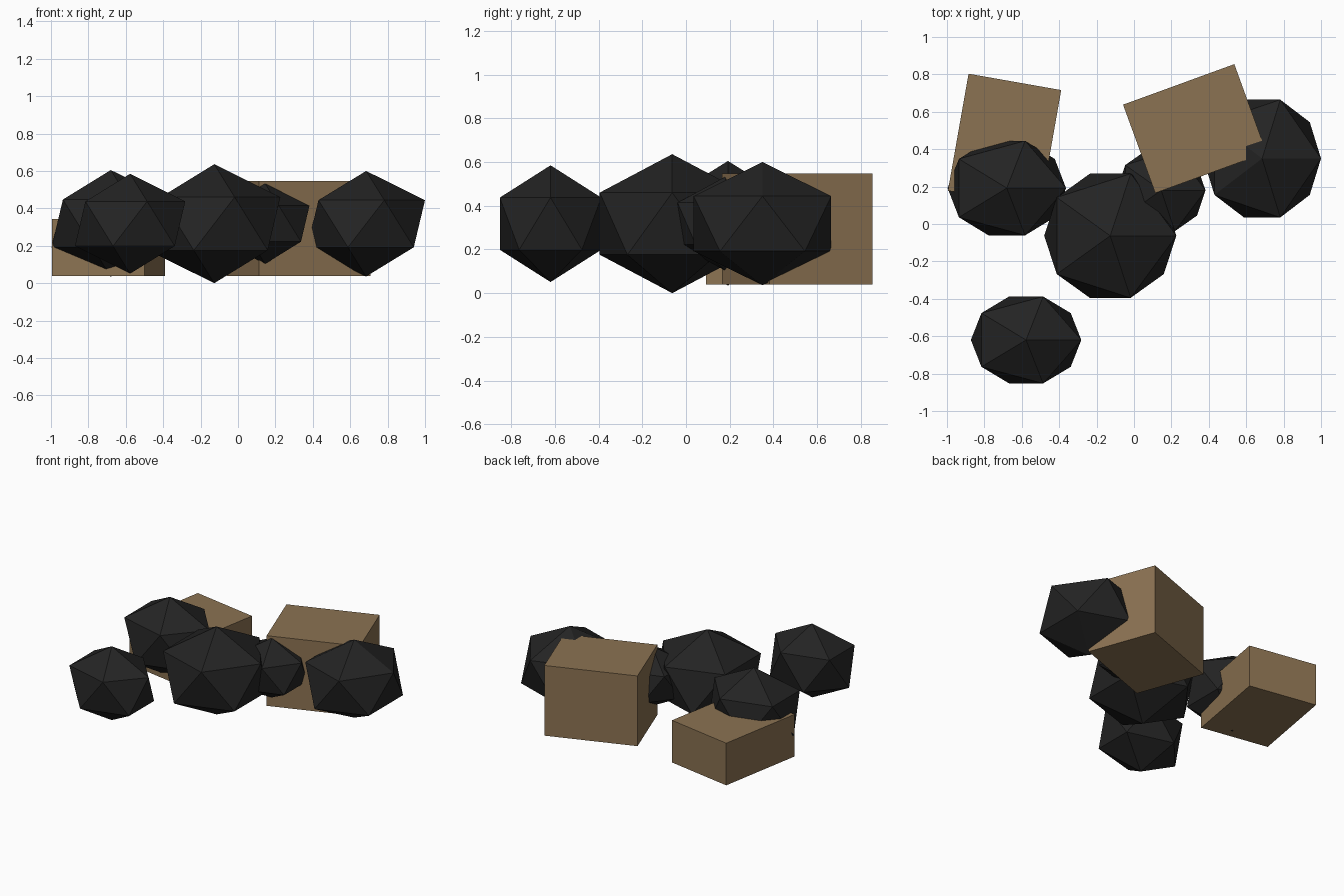
import bpy
import math

if "Cube" in bpy.data.objects:
    bpy.data.objects.remove(bpy.data.objects["Cube"])


def material(name, rgb):
    m = bpy.data.materials.new(name)
    m.diffuse_color = (*rgb, 1)
    m.use_nodes = True
    m.node_tree.nodes["Principled BSDF"].inputs["Base Color"].default_value = m.diffuse_color
    return m


black = material("black_plastic", (0.017, 0.017, 0.017))
card = material("brown_cardboard", (0.26, 0.17, 0.085))


def finish(name, mat, scale):
    ob = bpy.context.object
    ob.name = name
    ob.scale = scale
    ob.data.materials.append(mat)


def bag(name, centre, radii):
    bpy.ops.mesh.primitive_ico_sphere_add(subdivisions=1, radius=1, location=centre)
    finish(name, black, radii)


def box(name, centre, size, angle):
    bpy.ops.mesh.primitive_cube_add(size=1, location=centre,
                                    rotation=(0, 0, math.radians(angle)))
    finish(name, card, size)


# Rubbish bags: squashed low-poly balls
bag("front_bag", (-0.577, -0.62, 0.318), (0.33, 0.273, 0.267))
bag("middle_bag", (-0.127, -0.063, 0.318), (0.395, 0.39, 0.318))
bag("right_bag", (0.685, 0.35, 0.318), (0.352, 0.37, 0.282))
bag("small_bag", (0.145, 0.18, 0.318), (0.265, 0.257, 0.215))
bag("left_bag", (-0.68, 0.192, 0.32), (0.354, 0.297, 0.285))

# Cardboard boxes, turned on the ground
box("low_box", (-0.692, 0.447, 0.192), (0.503, 0.635, 0.305), -10)
box("tall_box", (0.325, 0.51, 0.293), (0.633, 0.503, 0.508), 20)
